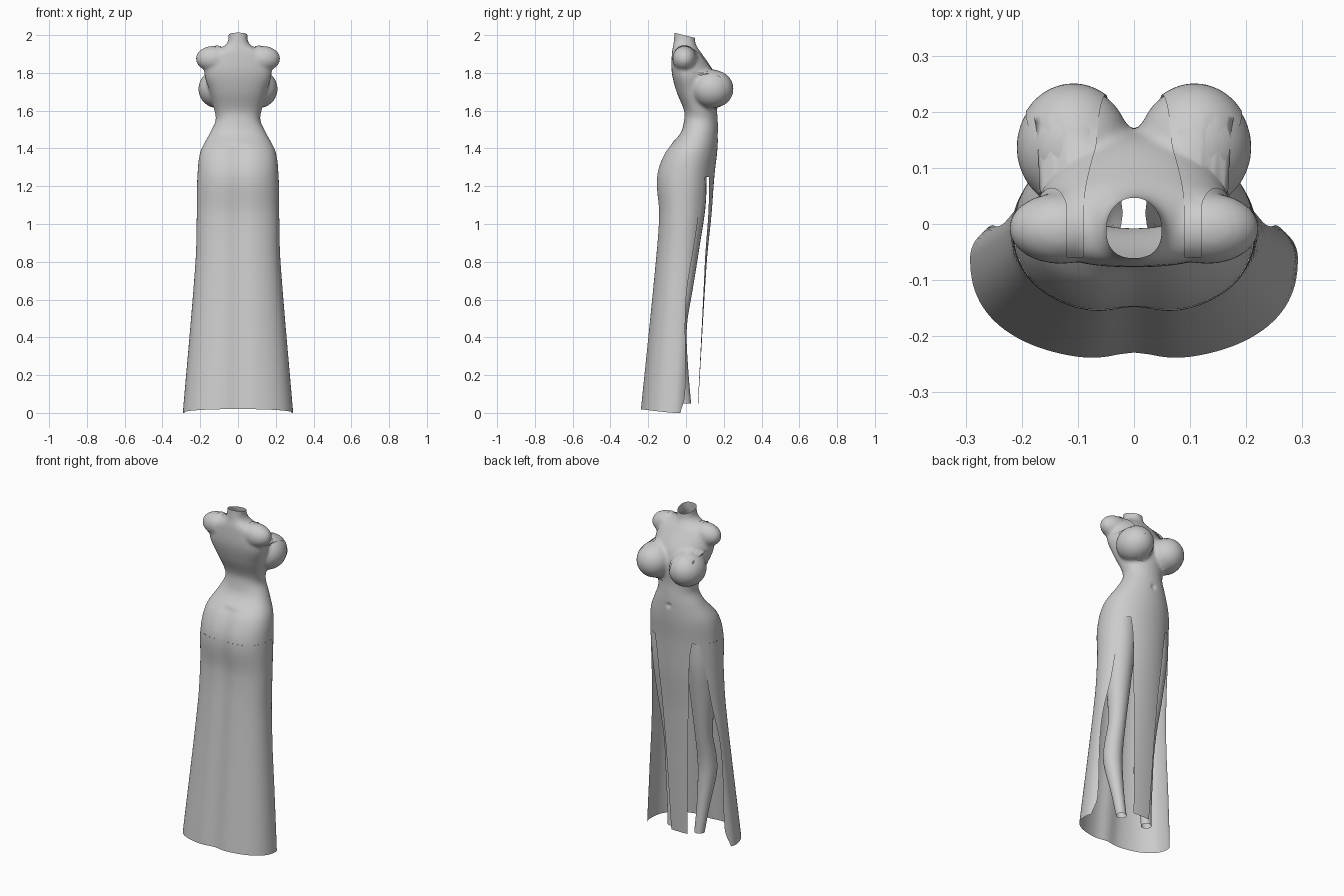
import bpy, bmesh
from math import sin, cos, asin, pi, exp, copysign
from mathutils import Vector, Matrix
from mathutils.bvhtree import BVHTree

cube = bpy.data.objects.get("Cube")
if cube:
    bpy.data.objects.remove(cube, do_unlink=True)

# Cross-sections: height, half width, back y, widest y, front y
SECTIONS = [
    (2.05, .05, -.06, -.01, .045), (1.96, .055, -.065, -.01, .05),
    (1.935, .085, -.07, -.01, .06), (1.9, .15, -.075, -.005, .085),
    (1.8, .178, -.075, 0, .15), (1.7, .15, -.05, .03, .17),
    (1.6, .125, -.01, .07, .165), (1.55, .118, -.01, .075, .168),
    (1.48, .15, -.03, .06, .17), (1.38, .2, -.115, .02, .165),
    (1.25, .215, -.16, 0, .15), (1.05, .218, -.148, -.01, .135),
    (.8, .225, -.165, -.02, .11), (0, .292, -.243, -.06, .062)]
# Height and y of the open skirt edge
SLIT = [(1.25, .1), (1.1, .075), (.9, .045), (.6, 0), (.1, -.005), (0, -.03)]
# Height and half width of the front panel
PANEL = [(1.25, .125), (1.15, .11), (.6, .075), (.05, .055)]
# Leg: height, x, y, radius
LEG = [(1.3, .11, .02, .09), (1.1, .115, .022, .082), (.9, .115, .005, .07),
       (.65, .11, -.015, .05), (.5, .11, -.045, .054), (.4, .11, -.05, .053),
       (.2, .1, -.022, .036), (.05, .09, -.002, .029)]
# Bodice: height, inner x, outer x
BODICE = [(1.93, .09, .12), (1.85, .075, .15), (1.78, .06, .185),
          (1.72, .05, .192), (1.66, .045, .17), (1.61, .04, .1)]
WAIST_JOIN = 1.25


def sample(table, z):
    """Smooth interpolation of a table sorted by falling height."""
    z = min(max(z, table[-1][0]), table[0][0])
    i = next(k for k in range(len(table) - 1) if z >= table[k + 1][0])
    a, b = table[i], table[i + 1]
    p, n = table[max(i - 1, 0)], table[min(i + 2, len(table) - 1)]
    h = b[0] - a[0]
    t = (z - a[0]) / h
    out = []
    for k in range(1, len(a)):
        ma = (b[k] - p[k]) / (b[0] - p[0]) * h
        mb = (n[k] - a[k]) / (n[0] - a[0]) * h
        d = b[k] - a[k]
        out.append(a[k] + t * ma + t * t * (3 * d - 2 * ma - mb)
                   + t ** 3 * (ma + mb - 2 * d))
    return out


def section(z, t):
    """Point on the figure's outline at height z and angle t."""
    w, back, mid, front = sample(SECTIONS, z)
    power = 1 if sin(t) > 0 else .84
    x = w * copysign(abs(cos(t)) ** power, cos(t))
    if sin(t) > 0:
        y = mid + (front - mid) * sin(t)
    else:
        y = mid - (mid - back) * abs(sin(t)) ** power
        if z < 1.42:
            y += .014 * exp(-(x / .05) ** 2)
    return Vector((x, y, z))


def make_object(name, bm):
    bmesh.ops.recalc_face_normals(bm, faces=bm.faces)
    mesh = bpy.data.meshes.new(name)
    bm.to_mesh(mesh)
    bm.free()
    mesh.shade_smooth()
    obj = bpy.data.objects.new(name, mesh)
    bpy.context.collection.objects.link(obj)
    return obj


def surface(bm, rows, cols, point, closed=False, caps=False):
    """Grid of quads from point(u, v); closed wraps the columns."""
    count = cols if closed else cols + 1
    grid = [[bm.verts.new(point(c / cols, r / rows)) for c in range(count)]
            for r in range(rows + 1)]
    for r in range(rows):
        for c in range(cols):
            d = (c + 1) % count
            bm.faces.new((grid[r][c], grid[r][d], grid[r + 1][d], grid[r + 1][c]))
    if caps:
        bm.faces.new(grid[0])
        bm.faces.new(grid[-1])


def sheet(name, rows, cols, point, closed=False):
    bm = bmesh.new()
    surface(bm, rows, cols, point, closed)
    return make_object(name, bm)


def ellipsoid(bm, centre, radii):
    bmesh.ops.create_uvsphere(
        bm, u_segments=32, v_segments=20, radius=1,
        matrix=Matrix.Translation(centre) @ Matrix.Diagonal((*radii, 1)))


# Torso: lofted trunk, bust and shoulder stumps fused into one skin
bm = bmesh.new()
surface(bm, 60, 64, lambda u, v: section(2.04 - .9 * v, 2 * pi * u), True, True)
for side in (1, -1):
    ellipsoid(bm, (side * .108, .137, 1.715), (.102, .11, .102))
    ellipsoid(bm, (side * .13, -.008, 1.875), (.094, .064, .068))
source = make_object("torso", bm)
remesh = source.modifiers.new("fuse", 'REMESH')
remesh.mode = 'VOXEL'
remesh.voxel_size = .009
soften = source.modifiers.new("soften", 'SMOOTH')
soften.factor = .5
soften.iterations = 8
bpy.context.view_layer.update()
bm = bmesh.new()
bm.from_object(source, bpy.context.evaluated_depsgraph_get())
bpy.data.objects.remove(source, do_unlink=True)

# Open neck and waist, then press in the navel
for co, normal in (((0, -.01, 2), (0, .25, 1)), ((0, 0, WAIST_JOIN), (0, 0, -1))):
    bmesh.ops.bisect_plane(bm, geom=bm.verts[:] + bm.edges[:] + bm.faces[:],
                           plane_co=co, plane_no=normal, clear_outer=True)
for v in bm.verts:
    if v.co.y > .1:
        v.co.y -= .012 * exp(-(v.co.x ** 2 + (v.co.z - 1.47) ** 2) / .012 ** 2)
skin = BVHTree.FromBMesh(bm)
make_object("torso", bm)


def drape(start, direction):
    hit, normal, _, _ = skin.ray_cast(start, direction)
    if hit is None:
        hit, normal, _, _ = skin.find_nearest(start)
    return hit - Vector(direction) * .005


# Halter bodice and shoulder straps lying on the skin
for side, label in ((1, "left"), (-1, "right")):
    def bodice(u, v):
        z = 1.93 - .32 * v
        inner, outer = sample(BODICE, z)
        return drape(Vector((side * (inner + (outer - inner) * u), .5, z)), (0, -1, 0))

    def strap(u, v):
        return drape(Vector((side * (.09 + .03 * u), .06 - .12 * v, 2.2)), (0, 0, -1))

    sheet(label + "_bodice", 30, 14, bodice)
    sheet(label + "_strap", 12, 4, strap)


# Skirt wrapping the sides and rear, open along both slits
def skirt(u, v):
    z = WAIST_JOIN * (1 - v)
    _, _, mid, front = sample(SECTIONS, z)
    start = asin((sample(SLIT, z)[0] - mid) / (front - mid))
    t = start - u * (pi + 2 * start)
    p = section(z, t)
    p.z += .02 * v * max(0, -sin(t))
    return p


sheet("skirt", 50, 64, skirt)


# Hanging front panel
def panel(u, v):
    z = WAIST_JOIN - 1.2 * v
    edge = asin(sample(PANEL, z)[0] / sample(SECTIONS, z)[0])
    return section(z, pi / 2 + edge * (2 * u - 1))


sheet("front_panel", 40, 12, panel)

# Legs
for side, label in ((1, "left"), (-1, "right")):
    def leg(u, v):
        z = 1.3 - 1.25 * v
        x, y, r = sample(LEG, z)
        a = 2 * pi * u
        return Vector((side * (x + r * cos(a)), y + r * sin(a), z))

    sheet(label + "_leg", 50, 24, leg, True)
